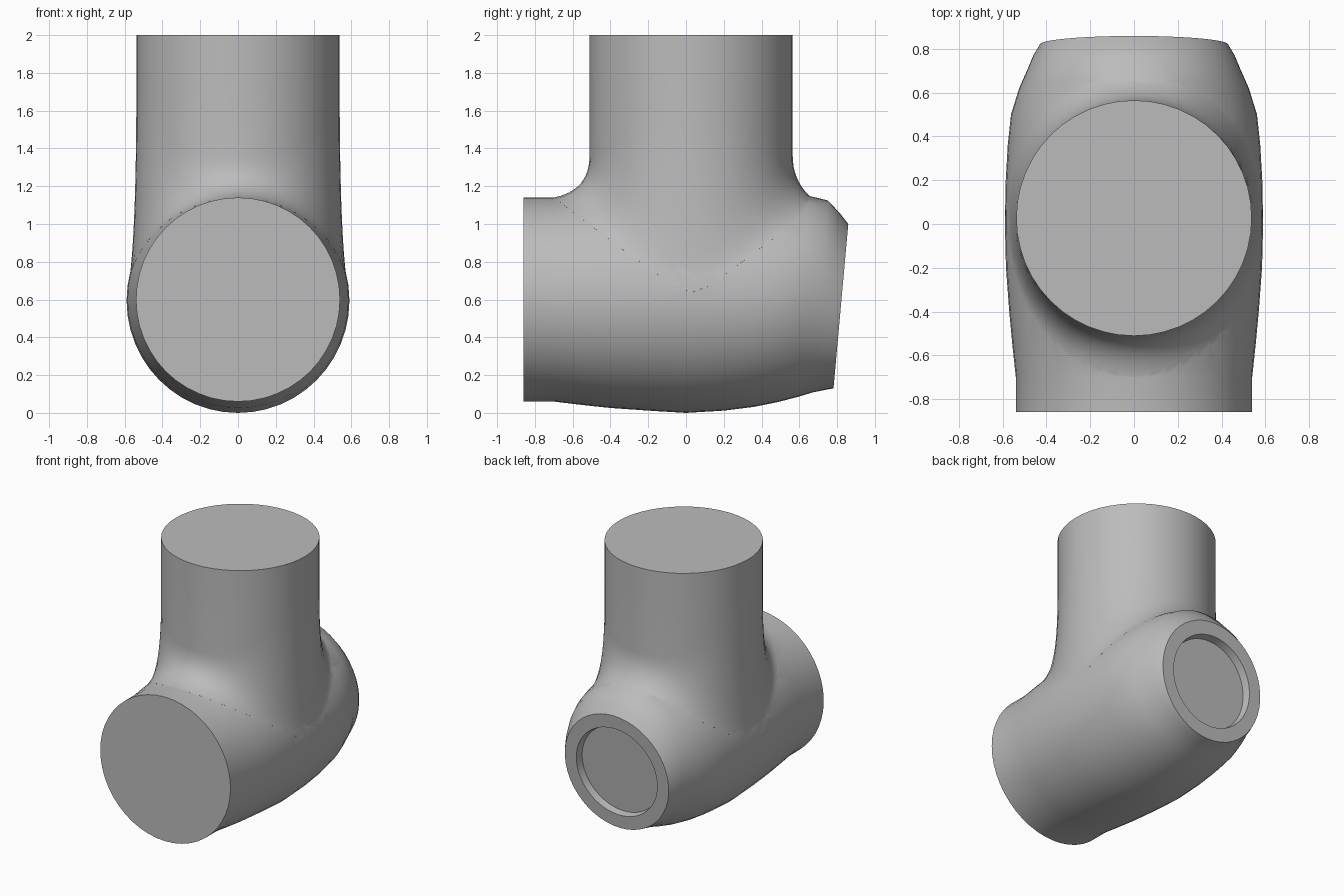
import bpy, bmesh, math
from mathutils import Vector

if "Cube" in bpy.data.objects:
    bpy.data.objects.remove(bpy.data.objects["Cube"], do_unlink=True)

SIDES = 48
grey = bpy.data.materials.new("plain grey")
grey.use_nodes = True
colour = (0.5, 0.5, 0.5, 1)
grey.diffuse_color = colour
grey.node_tree.nodes["Principled BSDF"].inputs["Base Color"].default_value = colour


def loft(name, rings):
    """Closed solid skinned through rings of equal point count."""
    bm = bmesh.new()
    loops = [[bm.verts.new(p) for p in ring] for ring in rings]
    for a, b in zip(loops, loops[1:]):
        for i in range(SIDES):
            j = (i + 1) % SIDES
            bm.faces.new((a[i], a[j], b[j], b[i]))
    bm.faces.new(loops[0][::-1])
    bm.faces.new(loops[-1])
    bmesh.ops.recalc_face_normals(bm, faces=bm.faces)
    mesh = bpy.data.meshes.new(name)
    bm.to_mesh(mesh)
    bm.free()
    mesh.materials.append(grey)
    obj = bpy.data.objects.new(name, mesh)
    bpy.context.collection.objects.link(obj)
    return obj


ANGLES = [2 * math.pi * i / SIDES for i in range(SIDES)]


def body_ring(y, width, low, high, tilt=0.0):
    mid, half = (low + high) / 2, (high - low) / 2
    return [Vector((width * math.cos(a), y + tilt * half * math.sin(a),
                    mid + half * math.sin(a))) for a in ANGLES]


# Horizontal run: straight socket, swollen middle, tapered tilted nose with recess
stations = [
    (-0.86, 0.54, 0.06, 1.14), (-0.70, 0.54, 0.06, 1.14),
    (-0.55, 0.556, 0.042, 1.156), (-0.40, 0.57, 0.026, 1.17),
    (-0.20, 0.585, 0.012, 1.184), (0.00, 0.59, 0.0, 1.19),
    (0.20, 0.586, 0.012, 1.186), (0.36, 0.577, 0.032, 1.178),
    (0.50, 0.562, 0.058, 1.165, 0.02), (0.62, 0.525, 0.085, 1.15, 0.05),
    (0.71, 0.485, 0.108, 1.125, 0.08), (0.77, 0.46, 0.12, 1.06, 0.09),
    (0.82, 0.43, 0.13, 1.0, 0.09),
    (0.82, 0.335, 0.23, 0.90, 0.09), (0.765, 0.325, 0.24, 0.89, 0.09),
]
run = loft("pipe_tee", [body_ring(*s) for s in stations])


def body_height(x, y):
    """Upper surface of the run above a point in plan."""
    for s, t in zip(stations, stations[1:]):
        if s[0] <= y <= t[0] and t[0] > s[0]:
            f = (y - s[0]) / (t[0] - s[0])
            w, low, high = (s[k] + f * (t[k] - s[k]) for k in (1, 2, 3))
            u = min(1.0, abs(x) / w)
            return (low + high) / 2 + (high - low) / 2 * math.sqrt(1 - u * u)
    return 0.6


# Upright branch: round pipe flowing into the run through a curved saddle
BRANCH_Y, RADIUS, STEPS = 0.027, 0.538, 12
columns = []
for a in ANGLES:
    c, s = math.cos(a), math.sin(a)
    x, y = RADIUS * c, BRANCH_Y + RADIUS * s
    fx, fy = 0.588 * c, BRANCH_Y + 0.725 * s
    foot = Vector((fx, fy, body_height(fx, fy)))
    knee = Vector((x, y, body_height(x, y) + 0.02 * abs(s)))
    start = Vector((x, y, 1.36 + 0.4 * c ** 4))
    column = [Vector((x, y, 2.0)), Vector((x, y, 1.84))]
    for k in range(STEPS + 1):
        t = k / STEPS
        column.append(start * (1 - t) ** 2 + knee * 2 * t * (1 - t) + foot * t * t)
    column.append(Vector((0.45 * c, BRANCH_Y + 0.55 * s, 0.6)))
    columns.append(column)
branch = loft("upright_branch", list(zip(*columns)))

# Fuse the branch to the run
fuse = run.modifiers.new("fuse", "BOOLEAN")
fuse.operation = "UNION"
fuse.solver = "EXACT"
fuse.object = branch
bpy.ops.object.select_all(action="DESELECT")
bpy.context.view_layer.objects.active = run
run.select_set(True)
bpy.ops.object.modifier_apply(modifier="fuse")
bpy.data.objects.remove(branch, do_unlink=True)
bpy.ops.object.shade_smooth_by_angle(angle=math.radians(35))
